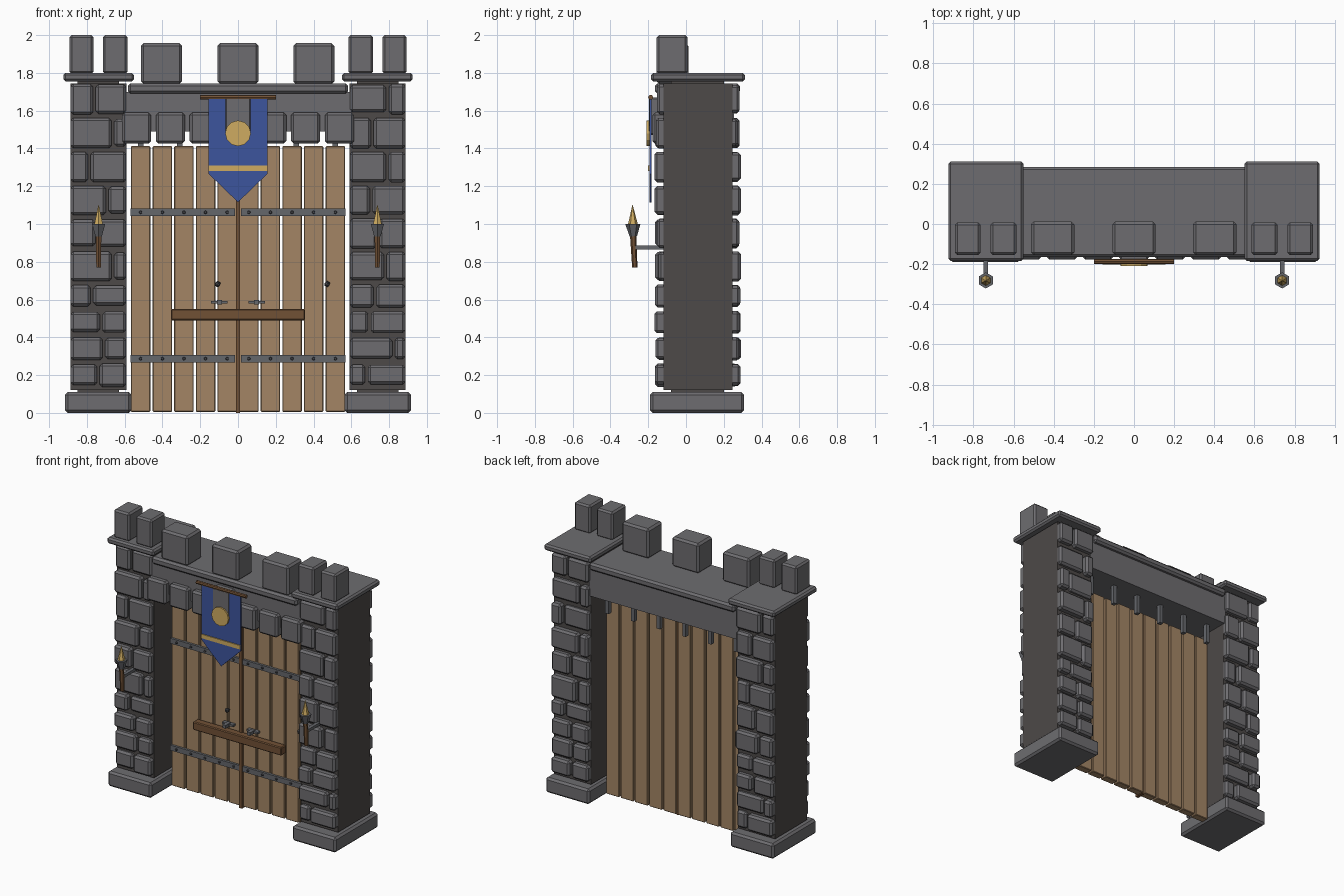
import bpy, bmesh, math, random
from mathutils import Matrix, Vector

if "Cube" in bpy.data.objects:
    bpy.data.objects.remove(bpy.data.objects["Cube"])

random.seed(4)


def mat(name, r, g, b):
    m = bpy.data.materials.new(name)
    m.diffuse_color = (r, g, b, 1)
    m.use_nodes = True
    m.node_tree.nodes["Principled BSDF"].inputs["Base Color"].default_value = m.diffuse_color
    return m


STONE = mat("grey stone", .155, .152, .162)
MORTAR = mat("dark mortar", .075, .067, .065)
WOOD = mat("light wood", .37, .235, .13)
DARK = mat("dark wood", .165, .082, .036)
IRON = mat("iron", .13, .135, .148)
BLACK = mat("dark iron", .06, .062, .07)
BLUE = mat("blue cloth", .046, .09, .34)
GOLD = mat("gold", .62, .41, .12)


def finish(bm, name, material):
    bmesh.ops.recalc_face_normals(bm, faces=bm.faces[:])
    me = bpy.data.meshes.new(name)
    bm.to_mesh(me)
    bm.free()
    me.materials.append(material)
    ob = bpy.data.objects.new(name, me)
    bpy.context.collection.objects.link(ob)
    return ob


def add_box(bm, x, y, z, bevel=0):
    """Add a chamfered box from (min, max) ranges."""
    size = Vector((x[1] - x[0], y[1] - y[0], z[1] - z[0]))
    mid = Vector((sum(x) / 2, sum(y) / 2, sum(z) / 2))
    m = Matrix.Translation(mid) @ Matrix.Diagonal((*size, 1))
    verts = bmesh.ops.create_cube(bm, size=1, matrix=m)["verts"]
    if bevel:
        edges = list({e for v in verts for e in v.link_edges})
        bmesh.ops.bevel(bm, geom=edges, offset=bevel, segments=1, affect='EDGES')


def box(name, material, x, y, z, bevel=0):
    bm = bmesh.new()
    add_box(bm, x, y, z, bevel)
    return finish(bm, name, material)


def cone(name, material, a, b, r1, r2, sides):
    """Tapered prism running from point a to point b."""
    a, b = Vector(a), Vector(b)
    d = b - a
    m = Matrix.Translation((a + b) / 2) @ d.to_track_quat('Z', 'Y').to_matrix().to_4x4()
    bm = bmesh.new()
    bmesh.ops.create_cone(bm, cap_ends=True, segments=sides, radius1=r1,
                          radius2=r2, depth=d.length, matrix=m)
    return finish(bm, name, material)


def span(s, a, b):
    """Mirror an x range to side s."""
    return (a, b) if s > 0 else (-b, -a)


# Stone rows: heights from the top down
rows = [.18] * 3 + [.175] * 3 + [.14] * 4
scale = 1.62 / sum(rows)
splits = [.6, .25, .66, .3, .55, .28, .62, .47, .4, .52]

for s in (-1, 1):
    side = "left" if s < 0 else "right"
    # Pillar core, base and cap
    box(side + "_pillar_core", MORTAR, span(s, .59, .887), (-.12, .245), (.12, 1.745))
    box(side + "_pillar_neck", MORTAR, span(s, .63, .85), (-.08, .2), (.1, .13))
    box(side + "_pillar_neck_top", MORTAR, span(s, .63, .85), (-.08, .2), (1.74, 1.76))
    box(side + "_pillar_base", STONE, span(s, .565, .915), (-.19, .308), (0, .11), .014)
    box(side + "_pillar_cap", STONE, span(s, .55, .925), (-.185, .312), (1.755, 1.8), .012)
    # Facing stones on front and back
    for face in ("front", "back"):
        bm = bmesh.new()
        top = 1.745
        for i, h in enumerate(rows):
            h *= scale
            f = splits[i] if (s < 0) == (face == "front") else 1 - splits[(i + 3) % 10]
            cut = .592 + .294 * (f + random.uniform(-.05, .05))
            for x0, x1 in ((.592, cut - .007), (cut + .007, .886)):
                out = random.uniform(.025, .047)
                y = (-.12 - out, -.09) if face == "front" else (.215, .245 + out)
                dz = random.uniform(0, .015)
                add_box(bm, span(s, x0, x1), y, (top - h + .012 + dz, top - .003 - dz / 2), .014)
            top -= h
        finish(bm, f"{side}_{face}_stones", STONE)
    # Tower battlements
    for n, (a, b) in enumerate(((.585, .715), (.765, .892))):
        box(f"{side}_tower_merlon_{n}", STONE, span(s, a, b), (-.155, .008), (1.795, 2.0), .012)
    # Torch: arm, handle, cup, flame
    x = s * .738
    box(side + "_torch_arm", IRON, (x - .012, x + .012), (-.275, -.11), (.865, .885))
    cone(side + "_torch_handle", DARK, (x, -.271, .77), (x, -.28, .95), .014, .017, 6)
    cone(side + "_torch_cup", IRON, (x, -.279, .935), (x, -.281, 1.0), .02, .04, 6)
    cone(side + "_torch_flame", GOLD, (x, -.281, .99), (x, -.283, 1.105), .028, 0, 6)

# Lintel, coping slab and wall battlements
box("lintel", STONE, (-.6, .6), (-.135, .255), (1.49, 1.7))
box("coping_slab", STONE, (-.583, .583), (-.165, .285), (1.69, 1.745), .014)
for n, x in enumerate((-.405, 0, .402)):
    box(f"wall_merlon_{n}", STONE, (x - .108, x + .108), (-.155, .012), (1.74, 1.957), .014)

# Row of stones over the doorway, with a raised keystone
bm = bmesh.new()
for i in range(-3, 4):
    add_box(bm, (i * .179 - .077, i * .179 + .077), (-.177, -.05), (1.425, 1.59), .014)
finish(bm, "doorway_stones", STONE)
box("keystone", STONE, (-.07, .07), (-.197, -.1), (1.47, 1.67), .008)

# Teeth of the raised grille behind the door
for i in range(6):
    x = -.515 + i * .206
    box(f"grille_tooth_{i}", IRON, (x - .014, x + .014), (.14, .17), (1.35, 1.5))

# Door planks and centre strip
bm = bmesh.new()
for i in range(10):
    x = (i - 4.5) * .1145
    add_box(bm, (x - .0515, x + .0515), (.05, .105), (.006, 1.412), .004)
finish(bm, "door_planks", WOOD)
box("centre_strip", DARK, (-.011, .011), (.03, .095), (0, 1.41))

# Iron straps with rivets
for z in (.287, 1.062):
    for s in (-1, 1):
        box("door_strap", IRON, span(s, .015, .568), (.033, .055), (z - .019, z + .019))
        for k in range(5):
            x = s * (.5 + k) * .1145
            cone("strap_rivet", BLACK, (x, .04, z), (x, .025, z), .011, .007, 6)

# Door knobs
for x in (-.108, .472):
    bm = bmesh.new()
    bmesh.ops.create_icosphere(bm, subdivisions=1, radius=.017,
                               matrix=Matrix.Translation((x, .03, .682)))
    finish(bm, "door_knob", BLACK)
    cone("knob_stem", BLACK, (x, .055, .682), (x, .03, .682), .008, .008, 6)

# Locking bar and its brackets
box("locking_bar", DARK, (-.355, .355), (-.012, .045), (.49, .55), .006)
for s in (-1, 1):
    box("bar_bracket", IRON, span(s, .055, .142), (.02, .055), (.578, .592))
    box("bar_bracket_hook", IRON, span(s, .085, .112), (-.02, .04), (.573, .597))

# Banner: rod, cloth, stripe, pointed tail, disc
cone("banner_rod", DARK, (-.2, -.187, 1.671), (.2, -.187, 1.671), .013, .013, 8)
box("banner_cloth", BLUE, (-.157, .157), (-.194, -.182), (1.265, 1.668))
box("banner_stripe", GOLD, (-.157, .157), (-.201, -.193), (1.281, 1.31))
bm = bmesh.new()
tri = bm.faces.new([bm.verts.new((x, -.194, z)) for x, z in ((-.155, 1.265), (.155, 1.265), (0, 1.115))])
ext = bmesh.ops.extrude_face_region(bm, geom=[tri])["geom"]
bmesh.ops.translate(bm, vec=(0, .012, 0), verts=[v for v in ext if isinstance(v, bmesh.types.BMVert)])
finish(bm, "banner_tail", BLUE)
cone("banner_disc", GOLD, (0, -.192, 1.48), (0, -.208, 1.48), .068, .068, 12)
